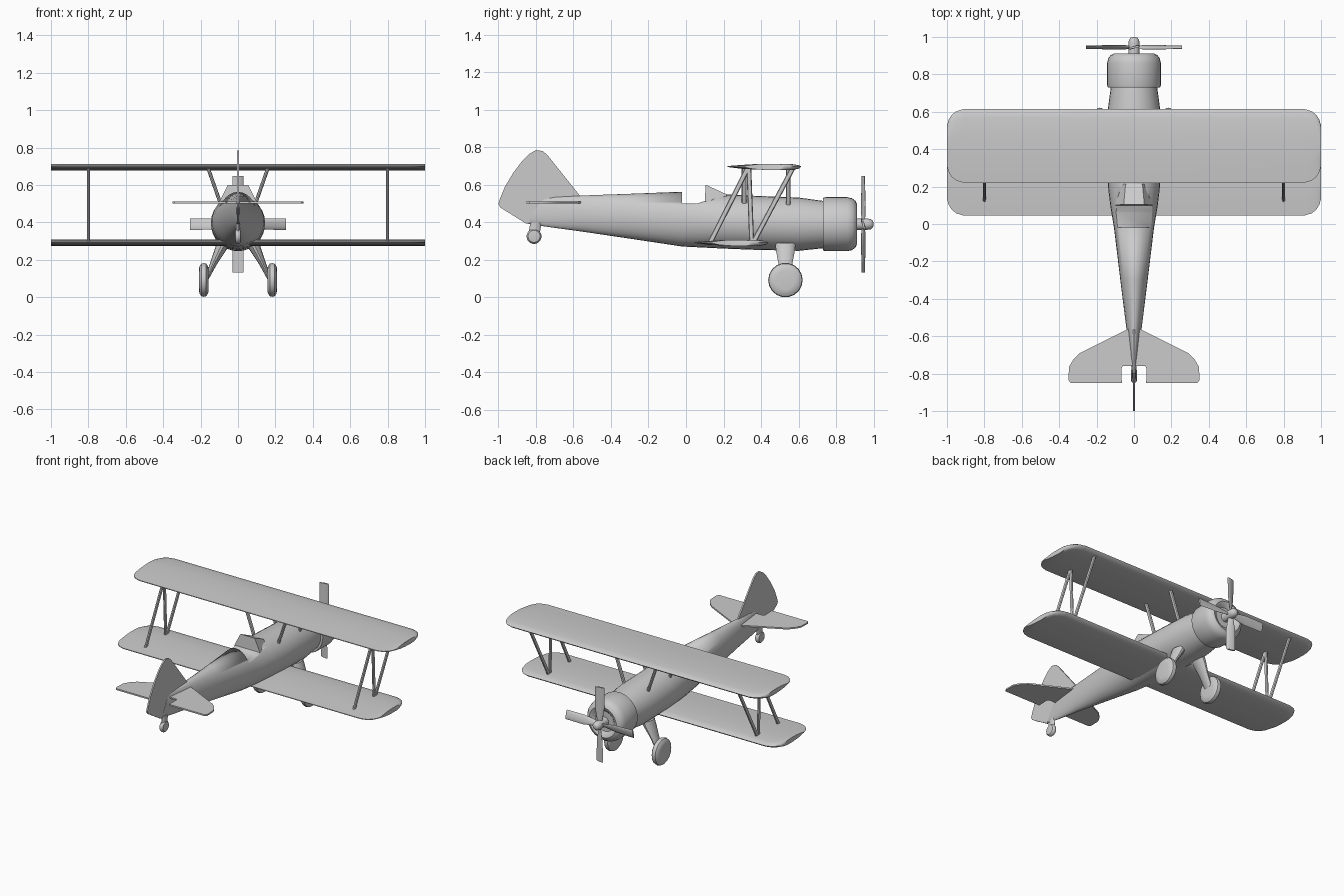
import bpy, bmesh, math
from mathutils import Vector, Matrix

if "Cube" in bpy.data.objects:
    bpy.data.objects.remove(bpy.data.objects["Cube"])


def make(name, bm, angle=35):
    bmesh.ops.recalc_face_normals(bm, faces=bm.faces)
    me = bpy.data.meshes.new(name)
    bm.to_mesh(me)
    bm.free()
    ob = bpy.data.objects.new(name, me)
    bpy.context.collection.objects.link(ob)
    bpy.ops.object.select_all(action='DESELECT')
    ob.select_set(True)
    bpy.context.view_layer.objects.active = ob
    bpy.ops.object.shade_smooth_by_angle(angle=math.radians(angle))
    return ob


def loft(name, rings, angle=35, bm=None):
    """Skin a row of point rings and cap both ends."""
    own = bm is None
    bm = bm or bmesh.new()
    rows = [[bm.verts.new(p) for p in r] for r in rings]
    n = len(rows[0])
    for a, b in zip(rows, rows[1:]):
        for i in range(n):
            j = (i + 1) % n
            bm.faces.new((a[i], a[j], b[j], b[i]))
    bm.faces.new(rows[0])
    bm.faces.new(rows[-1])
    if own:
        return make(name, bm, angle)


def ring(center, u, v, n):
    c, u, v = Vector(center), Vector(u), Vector(v)
    return [c + u * math.cos(t) + v * math.sin(t)
            for t in (2 * math.pi * i / n for i in range(n))]


def lathe_y(name, profile, z, n=24):
    return loft(name, [ring((0, y, z), (r, 0, 0), (0, 0, r), n) for y, r in profile])


def wheel(name, x, y, z, r, half):
    prof = [(-1, .55), (-.9, .8), (-.5, .96), (0, 1), (.5, .96), (.9, .8), (1, .55)]
    return loft(name, [ring((x + half * a, y, z), (0, r * b, 0), (0, 0, r * b), 18)
                       for a, b in prof])


def strut(name, a, b, wide=.015, thin=.008):
    return loft(name, [ring(p, (thin, 0, 0), (0, wide, 0), 8) for p in (a, b)])


def plate(name, pts, thickness_axis, half):
    off = Vector(thickness_axis) * half
    return loft(name, [[Vector(p) + off for p in pts], [Vector(p) - off for p in pts]], 30)


# Fuselage: (y at top, y at bottom, half width, z top, z bottom)
sections = [(.76, .76, .120, .510, .265), (.60, .60, .142, .532, .248),
            (.35, .35, .145, .542, .254), (.20, .20, .139, .550, .260),
            (.10, .10, .127, .556, .265), (-.02, -.02, .107, .563, .271),
            (-.30, -.30, .073, .552, .313), (-.55, -.55, .042, .543, .350),
            (-.70, -.74, .020, .536, .376), (-.765, -.85, .007, .528, .394)]
body = loft("fuselage", [ring((0, (a + b) / 2, (t + d) / 2), (w, 0, 0),
                              (0, (a - b) / 2, (t - d) / 2), 28)
                         for a, b, w, t, d in sections])
# Cockpit opening
cut = plate("cockpit_cutter", [(0, -.02, .50), (0, .06, .50), (0, .105, .515),
                               (0, .105, .7), (0, -.02, .7)], (1, 0, 0), .2)
cut.hide_render = True
cut.hide_viewport = True
mod = body.modifiers.new("cockpit", 'BOOLEAN')
mod.object = cut
mod.solver = 'EXACT'

# Windscreen
loft("windscreen", [[(-.10, .10, .51), (.10, .10, .51), (.055, .105, .60), (-.055, .105, .60)],
                    [(-.075, .215, .51), (.075, .215, .51), (.045, .215, .550), (-.045, .215, .550)]], 10)

# Engine cowl, spinner and propeller
lathe_y("engine_cowl", [(.73, .118), (.73, .140), (.745, .144), (.86, .144), (.885, .138),
                        (.903, .125), (.912, .105), (.905, .085), (.89, .07)], .39, 32)
lathe_y("spinner", [(.885, .03), (.965, .03), (.985, .027), (.996, .018), (1.0, .008)], .39, 16)
bm = bmesh.new()
for k in range(4):
    rot = Matrix.Translation((0, .945, .39)) @ Matrix.Rotation(k * math.pi / 2, 4, 'Y')
    blade = []
    for r, w, twist in ((.015, .014, 35), (.06, .022, 28), (.12, .031, 20), (.257, .031, 12)):
        c, s = math.cos(math.radians(twist)), math.sin(math.radians(twist))
        blade.append([rot @ p for p in ring((0, 0, r), (w * c, w * s, 0),
                                            (-.006 * s, .006 * c, 0), 10)])
    loft("", blade, bm=bm)
make("propeller", bm)

# Wings: airfoil section swept along the span with rounded tips
airfoil = [(0, .002), (.03, .009), (.12, .015), (.35, .017), (.6, .016), (.8, .011), (1, .005),
           (1, 0), (.8, -.010), (.6, -.014), (.35, -.017), (.12, -.016), (.03, -.009)]
tips = [(1, .09), (.992, .06), (.975, .032), (.95, .012), (.91, 0), (.25, 0)]
stations = [(-x, d) for x, d in tips] + [(x, d) for x, d in reversed(tips)]
for name, lead, z in (("upper_wing", .615, .695), ("lower_wing", .44, .29)):
    loft(name, [[(x, lead - d - c * (.395 - 2 * d), z + h) for c, h in airfoil]
                for x, d in stations], 40)

# Tail surfaces
plate("tail_fin", [(0, y, z) for y, z in
      [(-.56, .535), (-.74, .76), (-.765, .78), (-.80, .785), (-.835, .765), (-.875, .725),
       (-.92, .665), (-.965, .59), (-.99, .53), (-1, .50), (-.99, .48), (-.96, .46),
       (-.85, .392), (-.76, .45)]], (1, 0, 0), .005)
half = [(.03, -.56), (.29, -.69), (.325, -.725), (.348, -.765), (.35, -.835), (.34, -.85),
        (.065, -.85), (.068, -.775), (.06, -.76)]
plate("tailplane", [(x, y, .505) for x, y in half] +
      [(-x, y, .505) for x, y in reversed(half)], (0, 0, 1), .005)

# Tail wheel
wheel("tail_wheel", 0, -.81, .325, .04, .016)
strut("tail_wheel_strut", (0, -.80, .40), (0, -.81, .335), .03, .012)

for side, s in (("left", -1), ("right", 1)):
    # Landing gear
    wheel(side + "_wheel", s * .183, .53, .092, .092, .026)
    loft(side + "_gear_leg", [ring((s * x, .53, z), (rx, 0, 0), (0, ry, 0), 14)
                              for x, z, rx, ry in ((.075, .29, .038, .056), (.10, .24, .03, .05),
                                                   (.13, .18, .02, .038), (.175, .08, .009, .03))])
    # N-shaped outer wing struts
    x = s * .8
    strut(side + "_rear_strut", (x, .13, .295), (x, .33, .69))
    strut(side + "_front_strut", (x, .36, .295), (x, .57, .69))
    strut(side + "_middle_strut", (x, .35, .295), (x, .335, .69), .013)
    # Struts from fuselage to upper wing
    for part, y in (("rear", .31), ("front", .545)):
        strut(side + "_" + part + "_cabin_strut", (s * .09, y, .49), (s * .16, y, .69), .013, .01)
